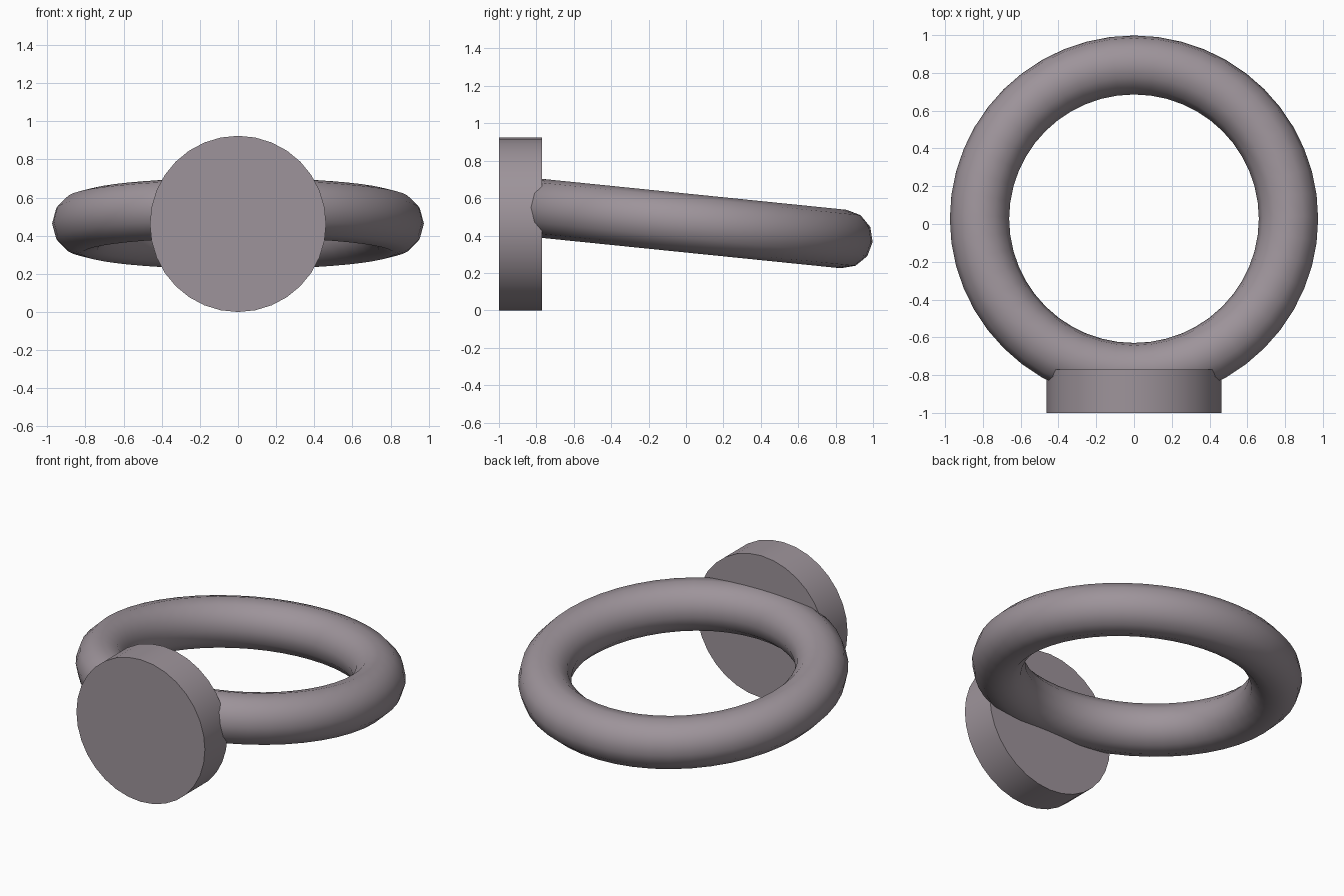
import bpy
import math

cube = bpy.data.objects.get("Cube")
if cube:
    bpy.data.objects.remove(cube, do_unlink=True)

# Single warm grey metal
metal = bpy.data.materials.new("warm_grey_metal")
metal.use_nodes = True
colour = (0.34, 0.295, 0.325, 1)
metal.diffuse_color = colour
metal.node_tree.nodes["Principled BSDF"].inputs["Base Color"].default_value = colour


def finish(name):
    part = bpy.context.object
    part.name = name
    part.data.materials.append(metal)
    bpy.ops.object.shade_smooth_by_angle(angle=math.radians(40))


# Ring band, tipped slightly down towards the back
bpy.ops.mesh.primitive_torus_add(
    major_segments=48, minor_segments=12, major_radius=0.818, minor_radius=0.157,
    location=(0, 0.028, 0.464), rotation=(math.radians(-5.8), 0, 0))
finish("ring_band")

# Round face plate at the front
bpy.ops.mesh.primitive_cylinder_add(
    vertices=32, radius=0.462, depth=0.23,
    location=(0, -0.885, 0.462), rotation=(math.radians(90), 0, 0))
finish("face_plate")
